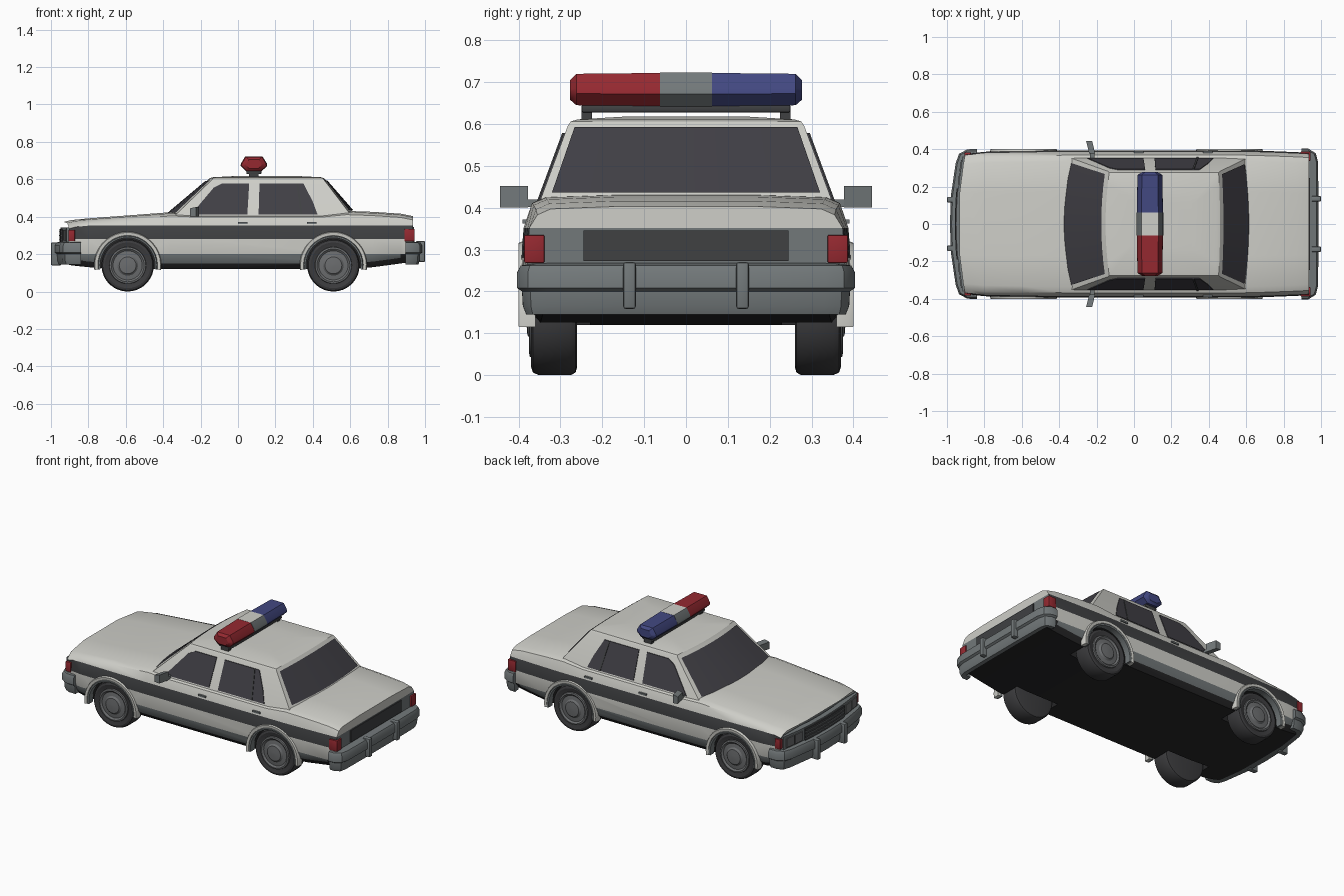
import bpy, bmesh, math
from mathutils import Vector

if "Cube" in bpy.data.objects:
    bpy.data.objects.remove(bpy.data.objects["Cube"])

def mat(name, r, g, b):
    m = bpy.data.materials.new(name)
    m.diffuse_color = (r, g, b, 1)
    m.use_nodes = True
    m.node_tree.nodes["Principled BSDF"].inputs["Base Color"].default_value = m.diffuse_color
    return m

WHITE = mat("body_white", .62, .62, .58)
GREY = mat("trim_grey", .17, .19, .195)
STRIPE = mat("stripe_charcoal", .05, .052, .055)
BLACK = mat("underside_black", .02, .02, .021)
GLASS = mat("window_glass", .052, .05, .06)
TYRE = mat("tyre_rubber", .045, .045, .048)
HUB = mat("hub_grey", .15, .155, .16)
RED = mat("lamp_red", .30, .022, .03)
BLUE = mat("lamp_blue", .055, .065, .22)

def finish(name, bm, mats, rule=None, angle=32):
    bmesh.ops.recalc_face_normals(bm, faces=bm.faces)
    if rule:
        for f in bm.faces:
            f.material_index = mats.index(rule(f.calc_center_median(), f.normal))
    me = bpy.data.meshes.new(name)
    bm.to_mesh(me)
    bm.free()
    for m in mats:
        me.materials.append(m)
    me.shade_smooth()
    me.set_sharp_from_angle(angle=math.radians(angle))
    ob = bpy.data.objects.new(name, me)
    bpy.context.collection.objects.link(ob)
    return ob

def loft(name, rings, mats, rule=None, cap="ngon", closed=True, angle=32):
    """Join point rings with quads; cap 'rows' bridges mirrored halves of a ring."""
    bm = bmesh.new()
    vs = [[bm.verts.new(p) for p in r] for r in rings]
    n = len(rings[0])
    for a, b in zip(vs, vs[1:]):
        for i in range(n if closed else n - 1):
            j = (i + 1) % n
            bm.faces.new((a[i], a[j], b[j], b[i]))
    for r in (vs[0], vs[-1]):
        if cap == "ngon":
            bm.faces.new(r)
        elif cap == "rows":
            for i in range(n // 2 - 1):
                bm.faces.new((r[i], r[i + 1], r[n - 2 - i], r[n - 1 - i]))
    return finish(name, bm, mats, rule, angle)

def box(name, lo, hi, m, bevel=0):
    bm = bmesh.new()
    bmesh.ops.create_cube(bm, size=1)
    for v in bm.verts:
        v.co = [l + (c + .5) * (h - l) for l, h, c in zip(lo, hi, v.co)]
    if bevel:
        bmesh.ops.bevel(bm, geom=bm.edges[:], offset=bevel, segments=2, affect='EDGES', profile=.5)
    return finish(name, bm, [m])

def pair(name, lo, hi, m, bevel=0):
    for s, side in ((1, "left"), (-1, "right")):
        ys = sorted((s * lo[1], s * hi[1]))
        box(f"{name}_{side}", (lo[0], ys[0], lo[2]), (hi[0], ys[1], hi[2]), m, bevel)

def lathe(name, profile, cx, cz, s, m, seg=36):
    rings = [[(cx + r * math.cos(t), s * y, cz + r * math.sin(t))
              for t in (2 * math.pi * k / seg for k in range(seg))] for r, y in profile]
    return loft(name, rings, [m])

def sweep(name, path, profile, m):
    """Sweep an (outward, z) profile along an xy path."""
    pts = [Vector(p) for p in path]
    rings = []
    for i, p in enumerate(pts):
        t = (pts[min(i + 1, len(pts) - 1)] - pts[max(i - 1, 0)]).normalized()
        n = Vector((t.y, -t.x))
        rings.append([(p.x + n.x * o, p.y + n.y * o, z) for o, z in profile])
    return loft(name, rings, [m])

# ---- lower body: cross-sections along x ----
stations = [  # x, top z, bottom z, width factor
    (-.94, .366, .15, .95), (-.90, .376, .14, .96), (-.80, .385, .13, .98), (-.60, .40, .12, .99),
    (-.36, .418, .12, 1), (-.22, .412, .12, 1), (.45, .412, .12, 1), (.58, .425, .12, 1),
    (.72, .42, .13, .99), (.87, .41, .15, .975), (.935, .397, .16, .965)]

def section(x, zt, zb, w):
    half = [(.2, zb), (.35, zb), (.377, zb + .03), (.39, .20), (.394, .28),
            (.388, min(.352, zt - .03)), (.368, zt - .014), (.335, zt), (.17, zt + .006)]
    bow = .035 if x < -.85 else 0
    right = [(x + bow * (y / .38) ** 2, y * w, z) for y, z in half]
    return right + [(a, -b, c) for a, b, c in reversed(right)]

def body_rule(c, n):
    if n.z < -.6:
        return BLACK
    if abs(n.x) > .8:
        return GREY if c.z < .345 else WHITE
    if c.z < .2:
        return GREY
    if .28 < c.z < .35 and abs(n.y) > .8 and c.x > -.9:
        return STRIPE
    return WHITE

body = loft("lower_body", [section(*s) for s in stations],
            [WHITE, GREY, STRIPE, BLACK], body_rule, cap="rows")

# ---- wheel arches cut out, with lips and wheels ----
for cx, end in ((-.59, "front"), (.51, "rear")):
    for s, side in ((1, "left"), (-1, "right")):
        cut = lathe("arch_cutter", [(.15, .23), (.15, .5)], cx, .145, s, BLACK)
        cut.hide_render = True
        mod = body.modifiers.new("arch", 'BOOLEAN')
        mod.operation, mod.object, mod.solver = 'DIFFERENCE', cut, 'EXACT'
        mod.material_mode = 'TRANSFER'
        bpy.context.view_layer.objects.active = body
        bpy.ops.object.modifier_apply(modifier=mod.name)
        bpy.data.objects.remove(cut)
        for nm, r0, r1, m in (("inner", .147, .16, GREY), ("outer", .16, .18, WHITE)):
            rings = []
            for k in range(21):
                t = math.radians(-8 + 196 * k / 20)
                rings.append([(cx + r * math.cos(t), s * y, .14 + r * math.sin(t))
                              for r, y in ((r0, .36), (r0, .398), (r1 - .004, .4), (r1, .39), (r1, .36))])
            loft(f"{end}_arch_{nm}_{side}", rings, [m])
        lathe(f"{end}_tyre_{side}", [(.09, .362), (.122, .37), (.134, .366), (.14, .352), (.14, .275),
                                     (.134, .264), (.12, .26), (.01, .262)], cx, .14, s, TYRE)
        lathe(f"{end}_hub_{side}", [(.1, .355), (.097, .373), (.088, .375), (.078, .367), (.055, .37),
                                    (.045, .379), (.01, .382)], cx, .14, s, HUB)

# ---- cabin ----
def front(s, v):
    a, b = Vector((-.394 + .05 * s * s, .355 * s, .40)), Vector((-.16 + .02 * s * s, .282 * s, .597))
    return a.lerp(b, v)

def rear(s, v):
    a, b = Vector((.64 - .03 * s * s, .355 * s, .40)), Vector((.468 - .008 * s * s, .282 * s, .597))
    return a.lerp(b, v)

S = [-1 + k / 4 for k in range(9)]
def cabin_ring(v):
    return [front(s, v) for s in S] + [rear(s, v) for s in reversed(S)]

top = cabin_ring(1)
def roof_ring(k, z):
    return [Vector((.155 + (p.x - .155) * k, p.y * k, z)) for p in top]

loft("cabin", [cabin_ring(0), top, roof_ring(.975, .606), roof_ring(.92, .611), roof_ring(.5, .618)], [WHITE])

# windscreen and rear window follow the cabin surface
for nm, fn, v0, v1, d in (("windscreen", front, .09, .95, Vector((-.65, 0, .75))),
                          ("rear_window", rear, .17, .96, Vector((.75, 0, .65)))):
    loft(nm, [[fn(s * .935, v) + d * .005 for s in S] for v in (v0, v1)], [GLASS], cap=None, closed=False)

# side windows as thin plates on the sloping cabin sides
side_windows = {
    "front_side_window": [(-.25, .413), (.05, .413), (.06, .578), (-.085, .578), (-.13, .555)],
    "rear_side_window": [(.11, .413), (.425, .413), (.40, .48), (.35, .578), (.115, .578)]}
for nm, pts in side_windows.items():
    for s, side in ((1, "left"), (-1, "right")):
        rings = [[(x, s * (.355 - (z - .40) * .073 / .197 + o), z) for x, z in pts] for o in (-.003, .004)]
        loft(f"{nm}_{side}", rings, [GLASS])
# quarter-light divider
for s, side in ((1, "left"), (-1, "right")):
    rings = [[(x, s * (.355 - (z - .40) * .073 / .197 + o), z)
              for x, z in ((.335, .413), (.345, .413), (.322, .578), (.312, .578))] for o in (0, .007)]
    loft(f"window_divider_{side}", rings, [STRIPE])

# ---- nose, grille, headlamps ----
def nose_path(y0, y1, off=0):
    return [(-.945 - off + .035 * (y / .38) ** 2, y) for y in (y1 + (y0 - y1) * k / 6 for k in range(7))]

def slab(t, z0, z1):
    return [(-.03, z0), (t, z0), (t, z1), (-.03, z1)]

sweep("nose_panel", nose_path(-.36, .36), slab(.003, .2, .343), GREY)
sweep("grille", nose_path(-.19, .19), slab(.01, .262, .335), STRIPE)
for k in range(3):
    sweep(f"grille_bar_{k}", nose_path(-.19, .19), slab(.013, .277 + k * .02, .281 + k * .02), GREY)
for s, side in ((1, "left"), (-1, "right")):
    for y in (.21, .28):
        a, b = sorted((s * y, s * (y + .06)))
        sweep(f"headlamp_{side}_{y}", nose_path(a, b), slab(.008, .272, .328), HUB)
pair("front_corner_lamp", (-.907, .345, .27), (-.872, .382, .33), RED, .003)

# ---- tail ----
box("tail_panel", (.92, -.245, .272), (.94, .245, .345), STRIPE)
pair("tail_lamp", (.89, .338, .268), (.944, .387, .335), RED, .004)

# ---- bumpers ----
prof = [(-.02, .15), (.012, .145), (.02, .165), (.022, .20), (.034, .208), (.034, .245), (.025, .262), (-.02, .268)]
half = [(.895, .37), (.925, .37), (.943, .36), (.95, .33), (.952, .15)]
sweep("rear_bumper", [(x, -y) for x, y in half] + [(x, y) for x, y in reversed(half)], prof, GREY)
half = [(-.84, .366), (-.885, .366), (-.908, .355), (-.92, .32), (-.945, .15), (-.95, 0)]
sweep("front_bumper", half + [(x, -y) for x, y in reversed(half[:-1])], prof, GREY)
pair("rear_overrider", (.95, .12, .158), (1.0, .15, .27), GREY, .006)
pair("front_overrider", (-1.0, .115, .14), (-.945, .145, .262), GREY, .006)

# ---- door mirrors ----
for s, side in ((1, "left"), (-1, "right")):
    rings = [[(x + dx, s * y, z) for dx, z in ((-.018, .402), (.014, .400), (.014, .452), (-.018, .445))]
             for x, y in ((-.222, .378), (-.238, .445))]
    loft(f"mirror_{side}", rings, [GREY])
    box(f"mirror_arm_{side}", (-.235, min(s * .34, s * .385), .402), (-.21, max(s * .34, s * .385), .42), GREY)

# ---- roof light bar ----
hexa = [(.045, .643), (.125, .643), (.155, .672), (.153, .685), (.130, .722), (.040, .722), (.017, .685), (.015, .672)]
def bar_ring(y, k=1):
    return [(.085 + (x - .085) * k, y, .68 + (z - .68) * k) for x, z in hexa]

loft("light_bar_red", [bar_ring(-.277, .6), bar_ring(-.262, .95), bar_ring(-.062)], [RED])
loft("light_bar_blue", [bar_ring(.277, .6), bar_ring(.262, .95), bar_ring(.062)], [BLUE])
loft("light_bar_centre", [bar_ring(-.062, 1.02), bar_ring(.062, 1.02)], [WHITE, GREY],
     lambda c, n: WHITE if n.z > .8 else GREY)
box("light_bar_base", (.045, -.25, .628), (.125, .25, .645), STRIPE, .004)
pair("light_bar_foot", (.06, .225, .595), (.11, .25, .632), STRIPE)

# door handles
for x in (.0, .37):
    pair(f"door_handle_{x}", (x, .375, .362), (x + .05, .391, .372), GREY)

body.data.shade_smooth()
body.data.set_sharp_from_angle(angle=math.radians(32))
